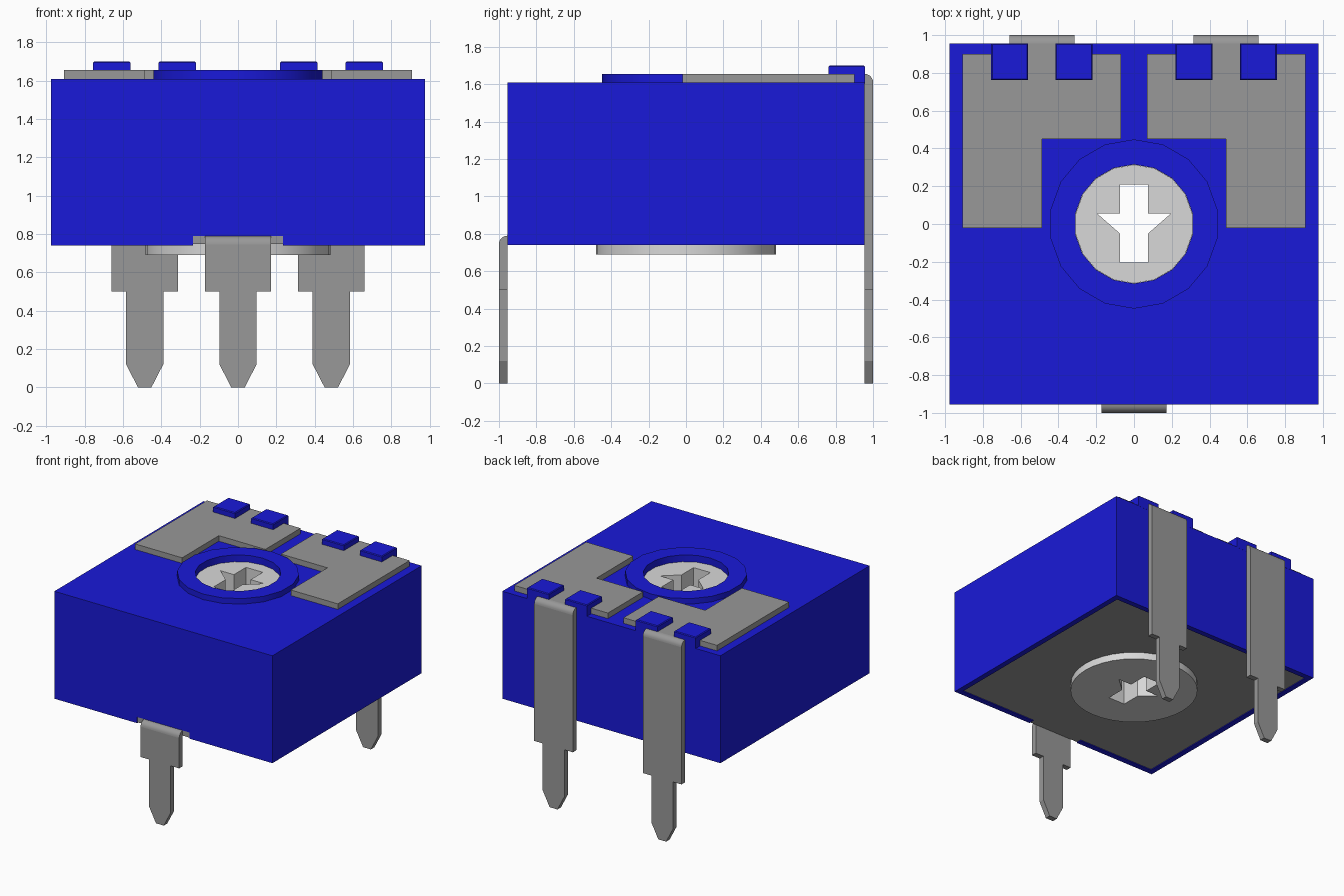
import bpy, bmesh, math
from mathutils import Vector

cube = bpy.data.objects.get("Cube")
if cube:
    bpy.data.objects.remove(cube, do_unlink=True)


def material(name, rgb):
    m = bpy.data.materials.new(name)
    m.use_nodes = True
    m.diffuse_color = (*rgb, 1)
    m.node_tree.nodes["Principled BSDF"].inputs["Base Color"].default_value = (*rgb, 1)
    return m


BLUE = material("blue plastic", (0.010, 0.010, 0.69))
METAL = material("grey metal", (0.316, 0.316, 0.316))
LIGHT = material("light grey plastic", (0.69, 0.69, 0.69))


def prism(name, points, lo, hi, mat, axis="z"):
    """Extrude a flat outline along an axis: z takes (x, y), y takes (x, z), x takes (y, z)."""
    place = {"z": lambda a, b, t: (a, b, t),
             "y": lambda a, b, t: (a, t, b),
             "x": lambda a, b, t: (t, a, b)}[axis]
    step = Vector(place(0, 0, hi - lo))
    bm = bmesh.new()
    face = bm.faces.new([bm.verts.new(place(a, b, lo)) for a, b in points])
    new = bmesh.ops.extrude_face_region(bm, geom=[face])["geom"]
    bmesh.ops.translate(bm, vec=step, verts=[v for v in new if isinstance(v, bmesh.types.BMVert)])
    bmesh.ops.recalc_face_normals(bm, faces=bm.faces)
    mesh = bpy.data.meshes.new(name)
    bm.to_mesh(mesh)
    bm.free()
    mesh.materials.append(mat)
    ob = bpy.data.objects.new(name, mesh)
    bpy.context.collection.objects.link(ob)
    return ob


def rect(x0, x1, y0, y1):
    return [(x0, y0), (x1, y0), (x1, y1), (x0, y1)]


def circle(r, n=18):
    return [(r * math.sin(2 * math.pi * i / n), r * math.cos(2 * math.pi * i / n)) for i in range(n)]


def activate(ob):
    bpy.ops.object.select_all(action="DESELECT")
    ob.select_set(True)
    bpy.context.view_layer.objects.active = ob


def combine(ob, other, operation="DIFFERENCE"):
    """Apply a boolean and discard the second object."""
    mod = ob.modifiers.new("cut", "BOOLEAN")
    mod.operation, mod.object, mod.solver = operation, other, "EXACT"
    activate(ob)
    bpy.ops.object.modifier_apply(modifier=mod.name)
    bpy.data.objects.remove(other, do_unlink=True)


def smooth(ob):
    activate(ob)
    bpy.ops.object.shade_smooth_by_angle(angle=math.radians(30))


# Housing: raised collar, hollow underside, front notch and rotor hole
body = prism("housing", rect(-0.977, 0.977, -0.955, 0.955), 0.74, 1.61, BLUE)
combine(body, prism("collar", circle(0.448), 1.5, 1.655, BLUE), "UNION")
combine(body, prism("cavity", rect(-0.932, 0.932, -0.91, 0.91), 0.6, 0.79, BLUE))
combine(body, prism("notch", rect(-0.235, 0.235, -1.1, -0.88), 0.6, 0.79, BLUE))
combine(body, prism("bore", circle(0.315), 0.6, 1.8, BLUE))
smooth(body)

# Metal base plate with a tongue reaching into the front notch
plate = prism("base_plate", [(-0.932, -0.91), (-0.235, -0.91), (-0.235, -0.953), (0.235, -0.953),
                             (0.235, -0.91), (0.932, -0.91), (0.932, 0.91), (-0.932, 0.91)],
              0.747, 0.789, METAL)
combine(plate, prism("plate_hole", circle(0.4), 0.6, 0.9, METAL))

# Rotor: wide foot, shaft and an arrow-shaped cross slot right through
rotor = prism("rotor", circle(0.482, 36), 0.69, 0.77, LIGHT)
combine(rotor, prism("shaft", circle(0.314), 0.72, 1.6, LIGHT), "UNION")
half = [(0.075, 0.21), (0.075, 0.055), (0.195, 0.055), (0.075, -0.05), (0.075, -0.205)]
slot = half + [(-x, y) for x, y in reversed(half)]
combine(rotor, prism("slot", slot, 0.5, 1.8, LIGHT))
smooth(rotor)


# Terminal pin: stepped flat blade plus a rounded bend at the top
def pin(name, cx, side, top):
    t, y = 0.045, 0.955 * side
    right = [(0.035, 0), (0.097, 0.12), (0.097, 0.5), (0.173, 0.5), (0.173, top - t)]
    outline = [(cx + x, z) for x, z in right] + [(cx - x, z) for x, z in reversed(right)]
    prism(name, outline, min(y, y + t * side), max(y, y + t * side), METAL, "y")
    arc = [(y + side * t * math.cos(a), top - t + t * math.sin(a))
           for a in (i * math.pi / 12 for i in range(7))]
    bend = prism(name + "_bend", [(y, top - t)] + arc, cx - 0.173, cx + 0.173, METAL, "x")
    smooth(bend)


pin("front_pin", 0, -1, 0.79)

for s, label in ((1, "left"), (-1, "right")):
    pin(label + "_back_pin", 0.487 * s, 1, 1.655)
    # L-shaped contact on the top, with a tongue leading to the pin
    contact = [(0.07, 0.45), (0.487, 0.45), (0.487, -0.02), (0.908, -0.02), (0.908, 0.9),
               (0.565, 0.9), (0.565, 0.955), (0.405, 0.955), (0.405, 0.9), (0.07, 0.9)]
    prism(label + "_contact", [(s * x, y) for x, y in contact], 1.61, 1.655, METAL)
    # Two retaining clips per contact, with slightly broken top edges
    for cx, which in ((0.317, "inner"), (0.658, "outer")):
        clip = prism(f"{label}_{which}_clip",
                     rect(s * cx - 0.098, s * cx + 0.098, 0.762, 0.956), 1.605, 1.70, BLUE)
        bm = bmesh.new()
        bm.from_mesh(clip.data)
        edges = [e for e in bm.edges if all(v.co.z > 1.69 for v in e.verts)]
        bmesh.ops.bevel(bm, geom=edges, offset=0.006, segments=1, affect="EDGES")
        bm.to_mesh(clip.data)
        bm.free()
